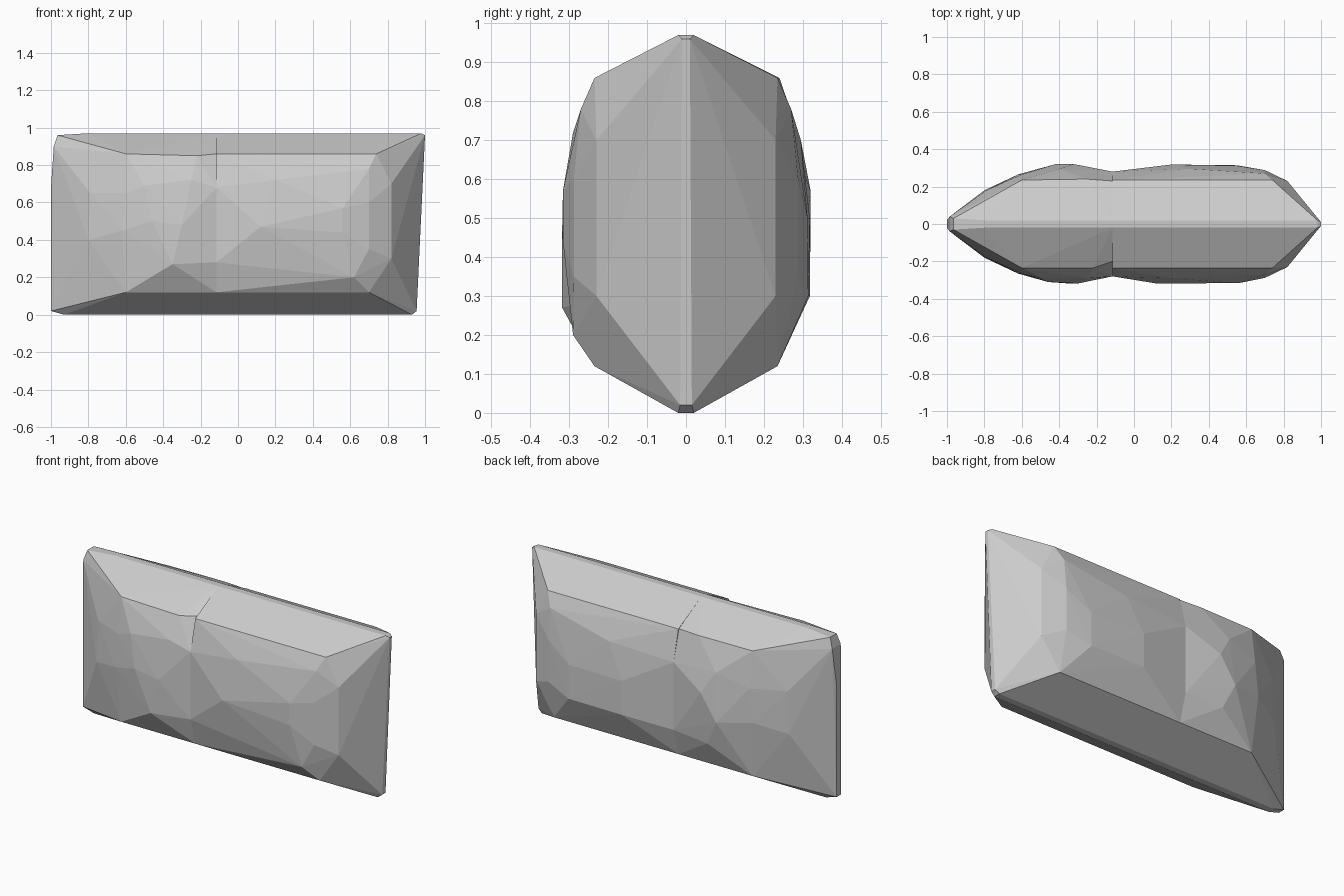
import bpy, bmesh

if "Cube" in bpy.data.objects:
    bpy.data.objects.remove(bpy.data.objects["Cube"])


def hull(name, rim, sides):
    """Faceted convex half; rim points are used on both sides of the y = 0 plane."""
    bm = bmesh.new()
    for s, pts in ((-1, rim + sides[0]), (1, rim + sides[1])):
        for x, y, z in pts:
            bm.verts.new((x, s * y, z))
    res = bmesh.ops.convex_hull(bm, input=bm.verts)
    junk = {g for g in res["geom_interior"] + res["geom_unused"]
            if isinstance(g, bmesh.types.BMVert) and g.is_valid}
    bmesh.ops.delete(bm, geom=list(junk), context='VERTS')
    bmesh.ops.recalc_face_normals(bm, faces=bm.faces)
    me = bpy.data.meshes.new(name)
    bm.to_mesh(me)
    bm.free()
    ob = bpy.data.objects.new(name, me)
    bpy.context.collection.objects.link(ob)
    return ob


SEAM = -0.115

# left half of the cushion: narrow rim, padded faces that dip at the seam
left_rim = [(-1, .02, .02), (-.93, .02, 0), (-1, .02, .68), (-.985, .04, .90),
            (-.965, .03, .96), (-.8, .02, .97), (SEAM, .02, .97), (SEAM, .02, 0)]
left_shared = [(-.8, .18, .40), (-.79, .18, .65), (-.6, .235, .12), (-.6, .235, .86),
               (-.62, .265, .45), (-.6, .265, .65),
               (SEAM, .235, .12), (SEAM, .28, .28), (SEAM, .28, .68)]
left_front = left_shared + [(-.22, .235, .85), (SEAM, .20, .86), (-.35, .318, .27),
                            (-.46, .31, .50), (-.30, .318, .48), (-.50, .29, .69),
                            (-.25, .29, .72)]
left_back = left_shared + [(-.25, .24, .86), (SEAM, .23, .86), (-.42, .32, .42),
                           (-.32, .32, .57), (-.40, .295, .70), (-.35, .30, .27)]
hull("cushion_left", left_rim, (left_front, left_back))

# right half of the cushion: longer and flatter
right_rim = [(1, .01, .96), (.98, .02, .97), (SEAM, .02, .97), (SEAM, .02, 0),
             (.93, .02, 0), (.955, .015, .02)]
right_shared = [(.82, .23, .30), (.82, .23, .70), (.74, .235, .86), (.70, .235, .12),
                (.70, .288, .35), (.70, .288, .60), (.70, .27, .78),
                (SEAM, .235, .12), (SEAM, .235, .86), (SEAM, .28, .28), (SEAM, .28, .68)]
right_front = right_shared + [(.12, .318, .47), (.56, .316, .44), (.56, .316, .57),
                              (.62, .29, .20), (.2, .29, .72)]
right_back = right_shared + [(.2, .318, .50), (.2, .318, .30), (.55, .314, .30),
                             (.55, .312, .50), (.3, .295, .70)]
hull("cushion_right", right_rim, (right_front, right_back))
